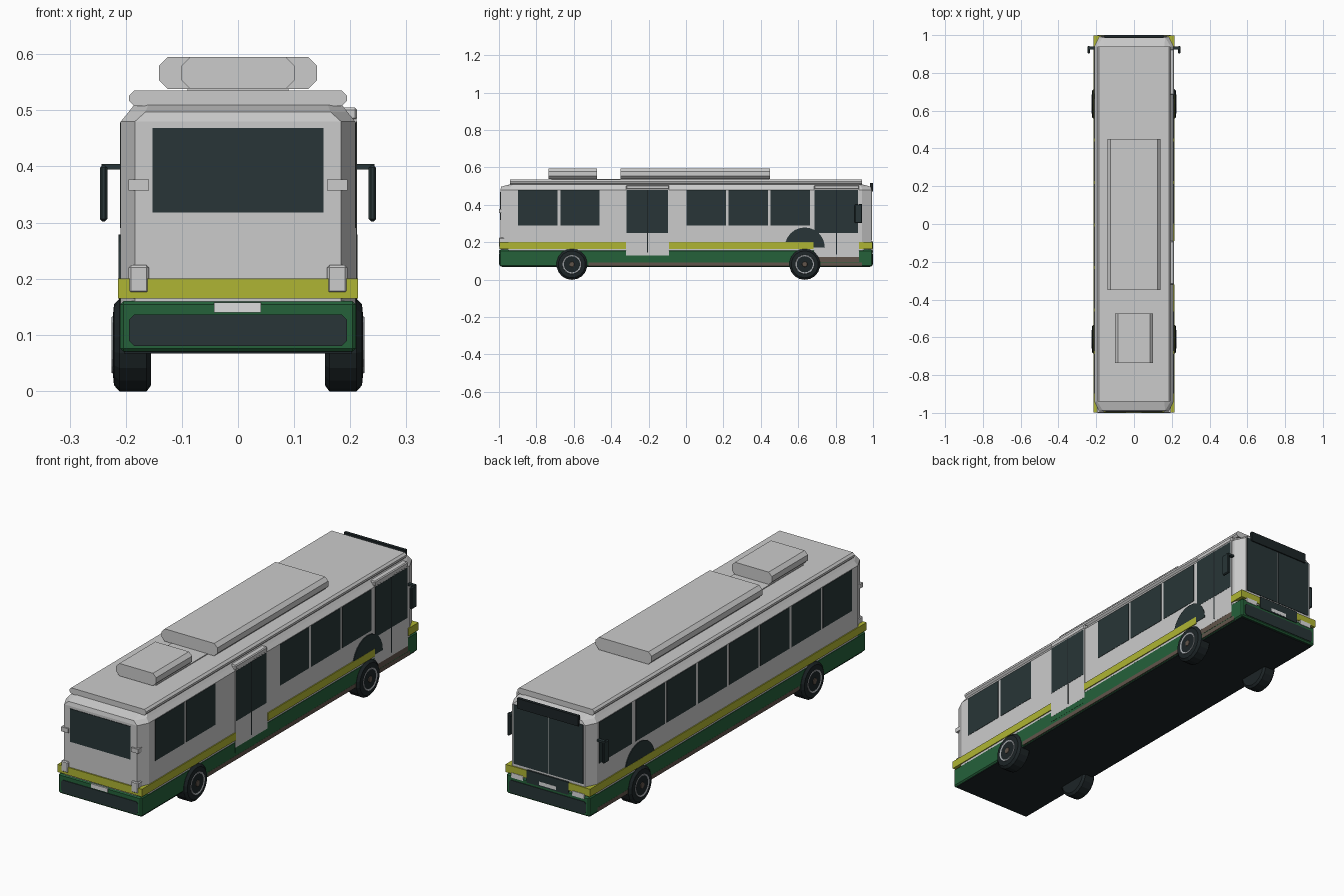
import bpy, bmesh, math

if "Cube" in bpy.data.objects:
    bpy.data.objects.remove(bpy.data.objects["Cube"])

# ---------- materials ----------
def material(name, rgb):
    m = bpy.data.materials.new(name)
    m.diffuse_color = (*rgb, 1)
    m.use_nodes = True
    m.node_tree.nodes["Principled BSDF"].inputs["Base Color"].default_value = m.diffuse_color
    return m

BODY = material("light_grey", (0.60, 0.60, 0.60))
GREEN = material("dark_green", (0.018, 0.12, 0.042))
YELLOW = material("lime_yellow", (0.43, 0.46, 0.033))
GLASS = material("dark_glass", (0.021, 0.036, 0.038))
BLACK = material("black_rubber", (0.012, 0.018, 0.020))
BROWN = material("brown", (0.12, 0.09, 0.07))
RIM = material("rim_grey", (0.36, 0.38, 0.40))
WHITE = material("plate_white", (0.72, 0.72, 0.72))

# ---------- helpers ----------
def make(name, bm, mat):
    bmesh.ops.recalc_face_normals(bm, faces=bm.faces)
    me = bpy.data.meshes.new(name)
    bm.to_mesh(me)
    bm.free()
    me.materials.append(mat)
    ob = bpy.data.objects.new(name, me)
    bpy.context.collection.objects.link(ob)
    return ob

def box(name, x, y, z, mat, bevel=0):
    """Box from three (low, high) ranges."""
    bm = bmesh.new()
    bmesh.ops.create_cube(bm, size=1)
    for v in bm.verts:
        v.co = [r[0] + (c + 0.5) * (r[1] - r[0]) for c, r in zip(v.co, (x, y, z))]
    if bevel:
        bmesh.ops.bevel(bm, geom=bm.edges[:], offset=bevel, segments=1, affect='EDGES')
    return make(name, bm, mat)

def loft(name, rings, mat):
    """Skin closed rings of equal length and cap both ends."""
    bm = bmesh.new()
    rows = [[bm.verts.new(p) for p in ring] for ring in rings]
    n = len(rows[0])
    for a, b in zip(rows, rows[1:]):
        for i in range(n):
            j = (i + 1) % n
            bm.faces.new((a[i], a[j], b[j], b[i]))
    bm.faces.new(rows[0])
    bm.faces.new(rows[-1])
    return make(name, bm, mat)

def octagon(hu, hv, cu, cv):
    """Rectangle with cut corners."""
    return [(hu, -hv + cv), (hu, hv - cv), (hu - cu, hv), (-hu + cu, hv),
            (-hu, hv - cv), (-hu, -hv + cv), (-hu + cu, -hv), (hu - cu, -hv)]

def bar(name, hx, y, z, cut, mat):
    """Octagonal section in x and z, extruded along y."""
    zc, hz = (z[0] + z[1]) / 2, (z[1] - z[0]) / 2
    sec = octagon(hx, hz, cut, cut)
    return loft(name, [[(u, yy, zc + v) for u, v in sec] for yy in y], mat)

def lathe(name, profile, x, y, z, side, mat, n=18):
    """Spin (radius, x offset) points about an axle along x."""
    rings = []
    for r, dx in profile:
        rings.append([(side * (x + dx), y + r * math.cos(2 * math.pi * (i + .5) / n),
                       z + r * math.sin(2 * math.pi * (i + .5) / n)) for i in range(n)])
    return loft(name, rings, mat)

def side_plate(name, side, y, z, depth, mat):
    return box(name, sorted((side * 0.20, side * depth)), y, z, mat)

# ---------- shell ----------
def plan(hx, hy, cx, cy, z):
    return [(u, v, z) for u, v in octagon(hx, hy, cx, cy)]

loft("body_shell", [plan(0.209, 0.992, 0.025, 0.05, 0.10),
                    plan(0.209, 0.992, 0.025, 0.05, 0.48),
                    plan(0.195, 0.988, 0.030, 0.05, 0.497),
                    plan(0.185, 0.940, 0.025, 0.02, 0.51)], BODY)
box("skirt", (-0.21, 0.21), (-0.997, 0.997), (0.07, 0.16), GREEN, 0.006)
box("underbody", (-0.203, 0.203), (-0.985, 0.985), (0.067, 0.09), BLACK)

# roof deck and roof units
bar("roof_deck", 0.194, (-0.94, 0.94), (0.508, 0.535), 0.009, BODY)
bar("roof_unit_long", 0.141, (-0.35, 0.45), (0.538, 0.595), 0.016, BODY)
bar("roof_unit_short", 0.101, (-0.735, -0.475), (0.538, 0.595), 0.016, BODY)
box("roof_unit_base", (-0.09, 0.09), (-0.72, 0.44), (0.53, 0.539), BODY)

# ---------- side windows ----------
pitch = 0.225
for i in range(7):
    y0 = -0.897 + i * pitch
    side_plate(f"left_window_{i}", -1, (y0, y0 + 0.21), (0.29, 0.478), 0.2105, GLASS)
    if i not in (2, 3):
        side_plate(f"right_window_{i}", 1, (y0, y0 + 0.21), (0.29, 0.478), 0.2105, GLASS)
side_plate("driver_window", -1, (0.69, 0.925), (0.29, 0.478), 0.2105, GLASS)

# ---------- doors on the right ----------
for tag, y0, y1, z0 in (("middle", -0.32, -0.09, 0.13), ("front", 0.685, 0.925, 0.12)):
    mid = (y0 + y1) / 2
    side_plate(tag + "_door", 1, (y0, y1), (z0, 0.485), 0.2112, BODY)
    box(tag + "_door_header", (0.18, 0.2125), (y0, y1), (0.482, 0.505), BODY, 0.004)
    for k, (a, b) in enumerate(((y0 + 0.003, mid - 0.002), (mid + 0.002, y1 - 0.006))):
        side_plate(f"{tag}_door_glass_{k}", 1, (a, b), (0.25, 0.48), 0.2120, GLASS)
    side_plate(tag + "_door_seal", 1, (mid - 0.003, mid + 0.003), (z0 + 0.015, 0.48), 0.2122, BLACK)
    side_plate(tag + "_door_step", 1, (y0, y1), (z0 - 0.025, z0), 0.2108, BROWN if tag == "front" else GREEN)

# ---------- lime stripe ----------
STRIPE = (0.165, 0.20)
def stripe(name, side, y0, y1):
    box(name, sorted((side * 0.18, side * 0.2135)), (y0, y1), STRIPE, YELLOW)

stripe("left_stripe", -1, -0.998, 0.998)
for k, (a, b) in enumerate(((-0.998, -0.32), (-0.09, 0.683), (0.925, 0.998))):
    stripe(f"right_stripe_{k}", 1, a, b)
box("rear_stripe", (-0.19, 0.19), (-0.998, -0.96), STRIPE, YELLOW)
box("front_stripe", (-0.19, 0.19), (0.96, 0.997), STRIPE, YELLOW)

# ---------- sills and front wheel arches ----------
for side, tag in ((-1, "left"), (1, "right")):
    for k, (a, b) in enumerate(((-0.52, 0.55), (0.72, 0.94))):
        side_plate(f"{tag}_sill_{k}", side, (a, b), (0.073, 0.092), 0.2105, BROWN)
    arc = [(0.635 + 0.107 * math.cos(math.pi * i / 12),
            0.172 + 0.107 * math.sin(math.pi * i / 12)) for i in range(13)]
    loft(f"{tag}_wheel_arch", [[(side * x, y, z) for y, z in arc] for x in (0.205, 0.2128)], GLASS)

# ---------- wheels ----------
for side, tag in ((-1, "left"), (1, "right")):
    for end, y in (("rear", -0.61), ("front", 0.635)):
        name = f"{tag}_{end}"
        z = 0.082
        lathe(name + "_tyre", [(0.072, 0), (0.083, 0.008), (0.083, 0.056),
                               (0.072, 0.066), (0.052, 0.068)], 0.155, y, z, side, BLACK)
        lathe(name + "_rim", [(0.053, 0), (0.050, 0.006), (0.040, 0.003)],
              0.219, y, z, side, RIM)
        lathe(name + "_hub", [(0.016, 0), (0.013, 0.005)], 0.220, y, z, side, BROWN, 10)
        for k in range(5):
            t = math.pi * (0.5 + 0.4 * k)
            lathe(f"{name}_rim_hole_{k}", [(0.008, 0), (0.008, 0.0015)], 0.2215,
                  y + 0.030 * math.cos(t), z + 0.030 * math.sin(t), side, BLACK, 8)

# ---------- end bumpers: dark cut-corner panels ----------
for s, tag in ((-1, "rear"), (1, "front")):
    panel = octagon(0.194, 0.028, 0.009, 0.009)
    loft(tag + "_bumper_panel",
         [[(u, s * y, 0.108 + v) for u, v in panel] for y in (0.99, 1.0)], GLASS)

# ---------- rear (-y) ----------
box("rear_window", (-0.152, 0.152), (-0.9945, -0.986), (0.318, 0.469), GLASS)
box("rear_plate", (-0.043, 0.041), (-1.0, -0.992), (0.140, 0.158), WHITE)
for s, tag in ((-1, "left"), (1, "right")):
    xs = sorted((s * 0.159, s * 0.195))
    box(f"rear_upper_lamp_{tag}", xs, (-0.999, -0.965), (0.357, 0.377), BODY)
    box(f"rear_lower_lamp_{tag}", xs, (-1.0, -0.965), (0.174, 0.224), BODY, 0.004)

# ---------- front (+y) ----------
for s, tag in ((-1, "left"), (1, "right")):
    box(f"windshield_{tag}", sorted((s * 0.002, s * 0.176)), (0.986, 0.9945), (0.212, 0.482), GLASS)
    box(f"headlamp_{tag}", sorted((s * 0.125, s * 0.185)), (0.96, 0.9995), (0.148, 0.170), WHITE)
box("destination_board", (-0.155, 0.155), (0.985, 1.0), (0.472, 0.518), BLACK)
box("front_plate_panel", (-0.105, 0.105), (0.985, 0.9995), (0.146, 0.203), GLASS)
box("front_plate", (-0.042, 0.042), (0.99, 1.0), (0.152, 0.168), WHITE)

# ---------- mirrors ----------
for s, tag in ((-1, "left"), (1, "right")):
    box(f"mirror_arm_{tag}", sorted((s * 0.205, s * 0.243)), (0.925, 0.94), (0.395, 0.404), GLASS)
    box(f"mirror_{tag}", sorted((s * 0.233, s * 0.246)), (0.902, 0.942), (0.302, 0.402), GLASS, 0.004)
